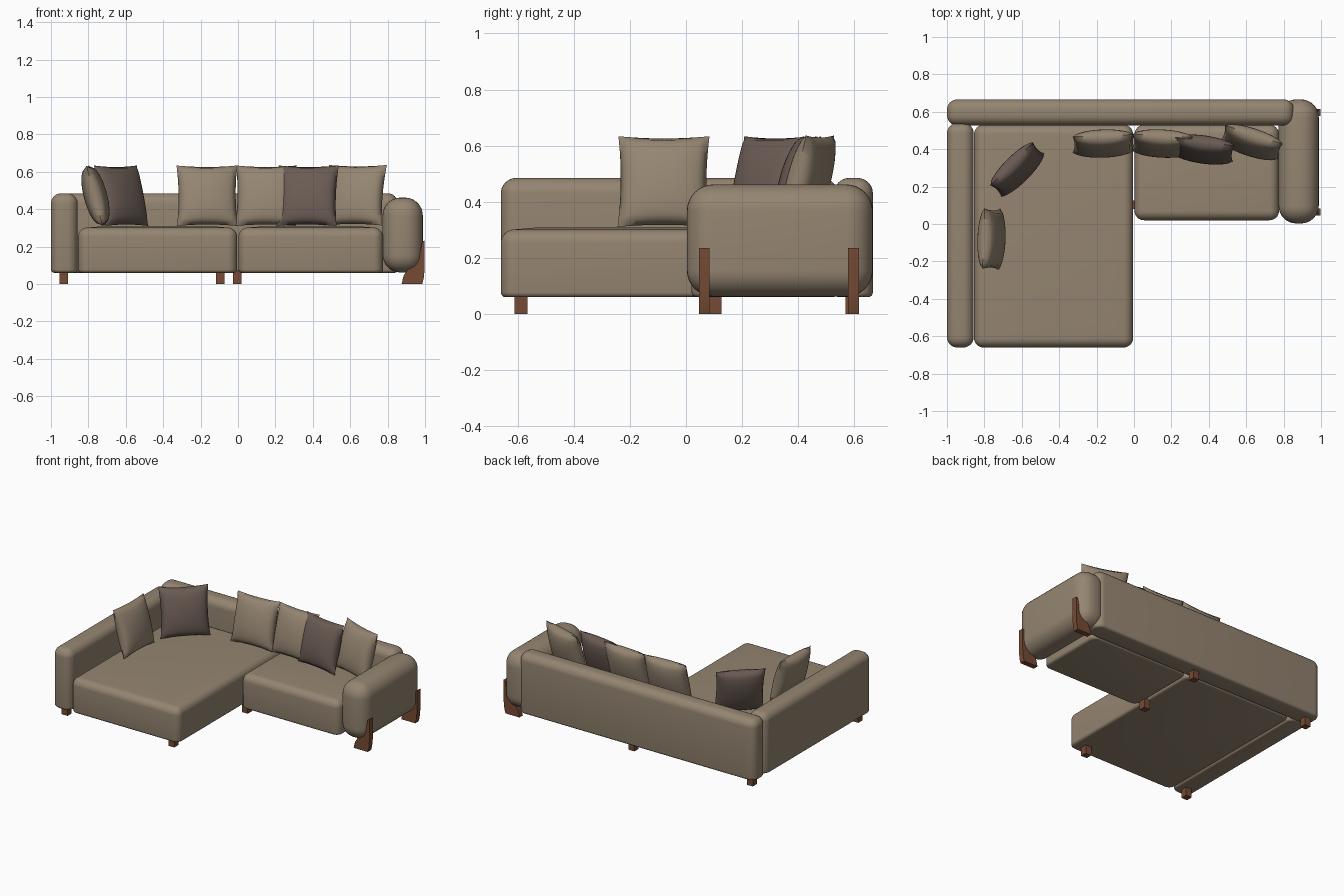
import bpy, bmesh
from math import radians
from mathutils import Vector

cube = bpy.data.objects.get("Cube")
if cube:
    bpy.data.objects.remove(cube, do_unlink=True)


def material(name, rgb):
    m = bpy.data.materials.new(name)
    m.use_nodes = True
    m.diffuse_color = (*rgb, 1)
    bsdf = m.node_tree.nodes["Principled BSDF"]
    bsdf.inputs["Base Color"].default_value = (*rgb, 1)
    bsdf.inputs["Roughness"].default_value = 0.8
    return m


tan = material("tan_fabric", (0.30, 0.235, 0.165))
dark = material("dark_fabric", (0.145, 0.105, 0.088))
wood = material("brown_wood", (0.18, 0.07, 0.035))


def finish(name, bm, mat, angle=40):
    bmesh.ops.recalc_face_normals(bm, faces=bm.faces)
    mesh = bpy.data.meshes.new(name)
    bm.to_mesh(mesh)
    bm.free()
    mesh.materials.append(mat)
    ob = bpy.data.objects.new(name, mesh)
    bpy.context.collection.objects.link(ob)
    bpy.ops.object.select_all(action='DESELECT')
    ob.select_set(True)
    bpy.context.view_layer.objects.active = ob
    bpy.ops.object.shade_smooth_by_angle(angle=radians(angle))
    return ob


def box(lo, hi):
    lo, hi = Vector(lo), Vector(hi)
    bm = bmesh.new()
    bmesh.ops.create_cube(bm, size=1)
    bmesh.ops.scale(bm, vec=hi - lo, verts=bm.verts)
    bmesh.ops.translate(bm, vec=(lo + hi) / 2, verts=bm.verts)
    return bm


def on_floor(edge, z):
    return all(abs(v.co.z - z) < 1e-4 for v in edge.verts)


def upholstered(name, lo, hi, top_r, low_r, crown=0):
    """Box with soft upper and vertical edges, and a tighter lower edge."""
    bm = box(lo, hi)
    soft = [e for e in bm.edges if top_r == low_r or not on_floor(e, lo[2])]
    bmesh.ops.bevel(bm, geom=soft, offset=top_r, segments=8, profile=0.5,
                    affect='EDGES', clamp_overlap=True)
    if top_r != low_r:
        rim = [e for e in bm.edges if on_floor(e, lo[2])]
        bmesh.ops.bevel(bm, geom=rim, offset=low_r, segments=4, profile=0.5,
                        affect='EDGES', clamp_overlap=False)
    if crown:
        top = max(bm.faces, key=lambda f: f.calc_center_median().z)
        bmesh.ops.inset_individual(bm, faces=[top], thickness=0.1, depth=crown)
    return finish(name, bm, tan)


# Seats, arms and back
upholstered("chaise_seat", (-0.855, -0.66, 0.06), (-0.005, 0.53, 0.302), 0.05, 0.018, 0.006)
upholstered("short_seat", (0.003, 0.02, 0.06), (0.775, 0.53, 0.302), 0.05, 0.018, 0.006)
upholstered("long_arm", (-1, -0.66, 0.06), (-0.857, 0.54, 0.485), 0.055, 0.018)
upholstered("backrest", (-1, 0.527, 0.06), (0.855, 0.666, 0.485), 0.055, 0.018)
upholstered("round_arm", (0.773, 0.003, 0.062), (0.988, 0.666, 0.462), 0.095, 0.095)

# Square block feet
for i, (x, y) in enumerate([(-0.932, -0.588), (-0.095, -0.588), (-0.003, 0.103),
                            (-0.003, 0.592), (-0.932, 0.592)]):
    finish(f"block_foot_{i + 1}", box((x - 0.023, y - 0.023, 0), (x + 0.023, y + 0.023, 0.075)), wood)

# Curved legs hugging the outside of the round arm
PROFILE = [(0.875, 0), (0.985, 0), (0.993, 0.03), (0.998, 0.08), (0.998, 0.235), (0.985, 0.225),
           (0.97, 0.15), (0.945, 0.1), (0.905, 0.075), (0.885, 0.045)]
for name, y in (("front_curved_leg", 0.046), ("rear_curved_leg", 0.578)):
    bm = bmesh.new()
    face = bm.faces.new([bm.verts.new((x, y, z)) for x, z in PROFILE])
    ext = bmesh.ops.extrude_face_region(bm, geom=[face])["geom"]
    bmesh.ops.translate(bm, vec=(0, 0.038, 0), verts=[v for v in ext if isinstance(v, bmesh.types.BMVert)])
    finish(name, bm, wood)


def pillow(name, centre, turn, mat, lean=15, width=0.325, height=0.335, depth=0.062):
    """Two puffed sheets sharing one seam, with pointed corners."""
    n = 20
    bm = bmesh.new()
    for side in (-1, 1):
        rows = []
        for j in range(n + 1):
            row = []
            for i in range(n + 1):
                u, v = 2 * i / n - 1, 2 * j / n - 1
                puff = ((1 - u * u) * (1 - v * v)) ** 0.42
                x = u * (1 - 0.06 * (1 - v * v) * u * u) * width / 2
                z = v * (1 - 0.05 * (1 - u * u) * v * v) * height / 2
                row.append(bm.verts.new((x, side * depth * puff, z)))
            rows.append(row)
        for j in range(n):
            for i in range(n):
                bm.faces.new((rows[j][i], rows[j][i + 1], rows[j + 1][i + 1], rows[j + 1][i]))
    bmesh.ops.remove_doubles(bm, verts=bm.verts, dist=1e-5)
    ob = finish(name, bm, mat, 60)
    ob.location = centre
    ob.rotation_euler = (radians(-lean), 0, radians(turn))


# Loose pillows
pillow("arm_pillow", (-0.762, -0.08, 0.472), 88, tan)
pillow("corner_dark_pillow", (-0.625, 0.292, 0.472), 45, dark)
pillow("back_pillow_left", (-0.165, 0.43, 0.472), 2, tan)
pillow("back_pillow_middle", (0.15, 0.43, 0.472), -3, tan)
pillow("back_dark_pillow", (0.372, 0.398, 0.472), -8, dark)
pillow("back_pillow_right", (0.628, 0.437, 0.475), -18, tan)
